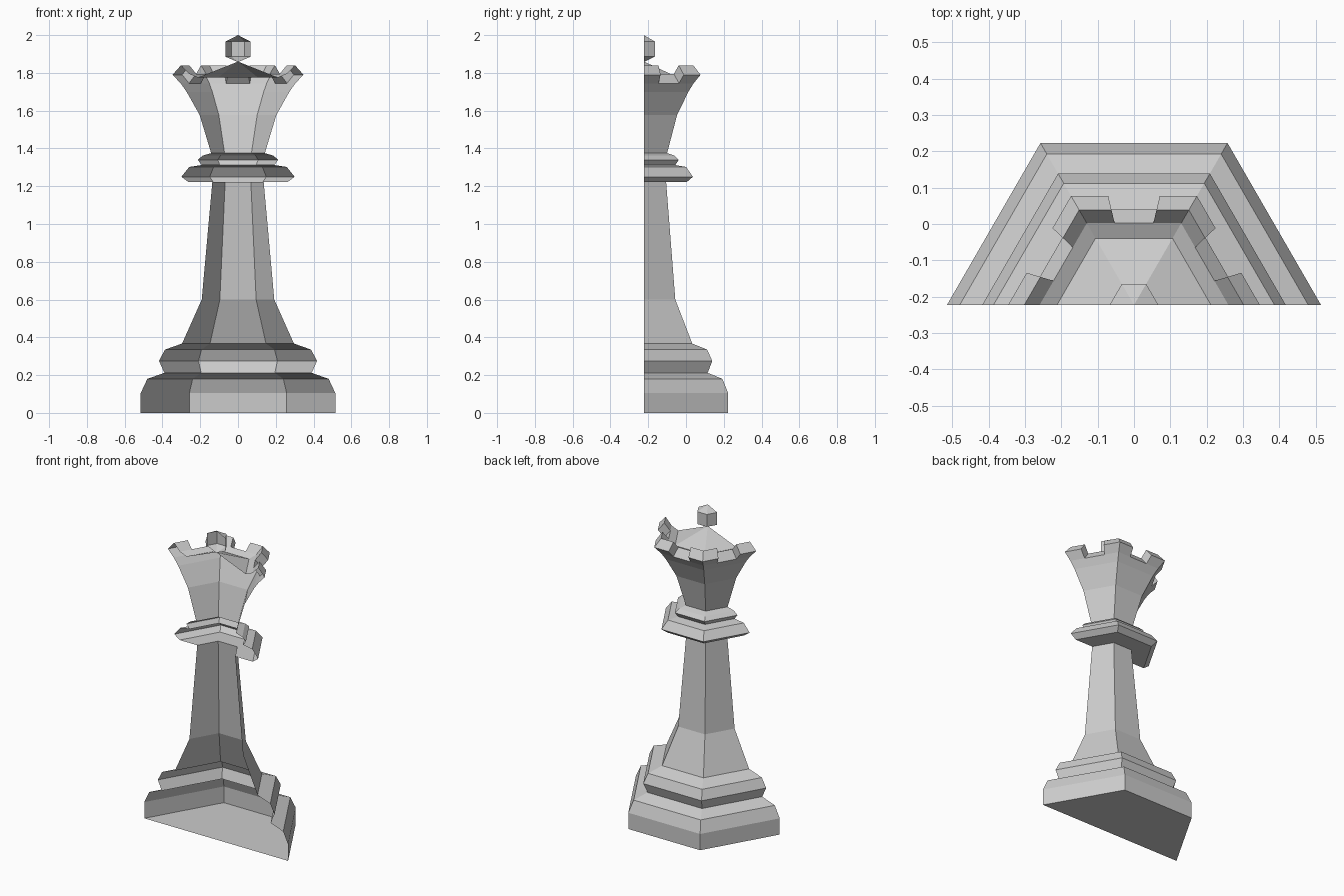
import bpy, bmesh, math

if "Cube" in bpy.data.objects:
    bpy.data.objects.remove(bpy.data.objects["Cube"])

AXIS_Y = -0.223          # the cut plane runs through the axis
SPLITS = (0.0, 0.295, 0.705)   # points along each hexagon side


def half_hexagon(splits):
    corners = [(math.cos(math.radians(60 * k)), math.sin(math.radians(60 * k))) for k in range(4)]
    pts = []
    for (ax, ay), (bx, by) in zip(corners, corners[1:]):
        pts += [(ax + (bx - ax) * t, ay + (by - ay) * t) for t in splits]
    return pts + [corners[3]]


def turn(profile, splits=(0.0,), floor=False):
    """Open half shell with a hexagonal plan; returns bmesh and bands of faces."""
    bm = bmesh.new()
    plan = half_hexagon(splits)
    rings = [[bm.verts.new((x * r, AXIS_Y + y * r, z)) for x, y in plan] for r, z in profile]
    bands = [[bm.faces.new((a[k], a[k + 1], b[k + 1], b[k])) for k in range(len(plan) - 1)]
             for a, b in zip(rings, rings[1:])]
    if floor:
        bm.faces.new(rings[0][::-1])
    return bm, bands


def finish(bm, name):
    bmesh.ops.remove_doubles(bm, verts=bm.verts[:], dist=1e-4)
    mesh = bpy.data.meshes.new(name)
    bm.to_mesh(mesh)
    bm.free()
    bpy.context.collection.objects.link(bpy.data.objects.new(name, mesh))


# Stepped base, stem and double collar
bm, _ = turn([(0.515, 0), (0.515, 0.105), (0.48, 0.18), (0.39, 0.212), (0.418, 0.275),
              (0.387, 0.335), (0.296, 0.367), (0.192, 0.6), (0.136, 1.222), (0.262, 1.222),
              (0.30, 1.25), (0.258, 1.302), (0.192, 1.312), (0.213, 1.34), (0.187, 1.362),
              (0.142, 1.375)], floor=True)
finish(bm, "base_and_stem")

# Flared crown with a shallow domed lid
bm, bands = turn([(0.142, 1.375), (0.203, 1.577), (0.272, 1.70), (0.304, 1.745),
                  (0.26, 1.795), (0.212, 1.775), (0, 1.86)], SPLITS)
# Battlements around the corners, raised from the rim
rim = [f for k, f in enumerate(bands[3]) if k % 3 != 1]
raised = bmesh.ops.extrude_face_region(bm, geom=rim)["geom"]
for v in (g for g in raised if isinstance(g, bmesh.types.BMVert)):
    s = 1.14 if v.co.z < 1.77 else 1.162
    v.co = (v.co.x * s, AXIS_Y + (v.co.y - AXIS_Y) * s, v.co.z + 0.045)
# Keep the cut side open
bm.normal_update()
cut = [f for f in bm.faces if all(abs(v.co.y - AXIS_Y) < 1e-4 for v in f.verts)]
stale = [f for f in rim if f.is_valid and f not in cut]
bmesh.ops.delete(bm, geom=cut + stale, context='FACES')
finish(bm, "crown")

# Finial on top
bm, _ = turn([(0, 1.857), (0.067, 1.886), (0.067, 1.966), (0, 2.0)])
finish(bm, "finial")
